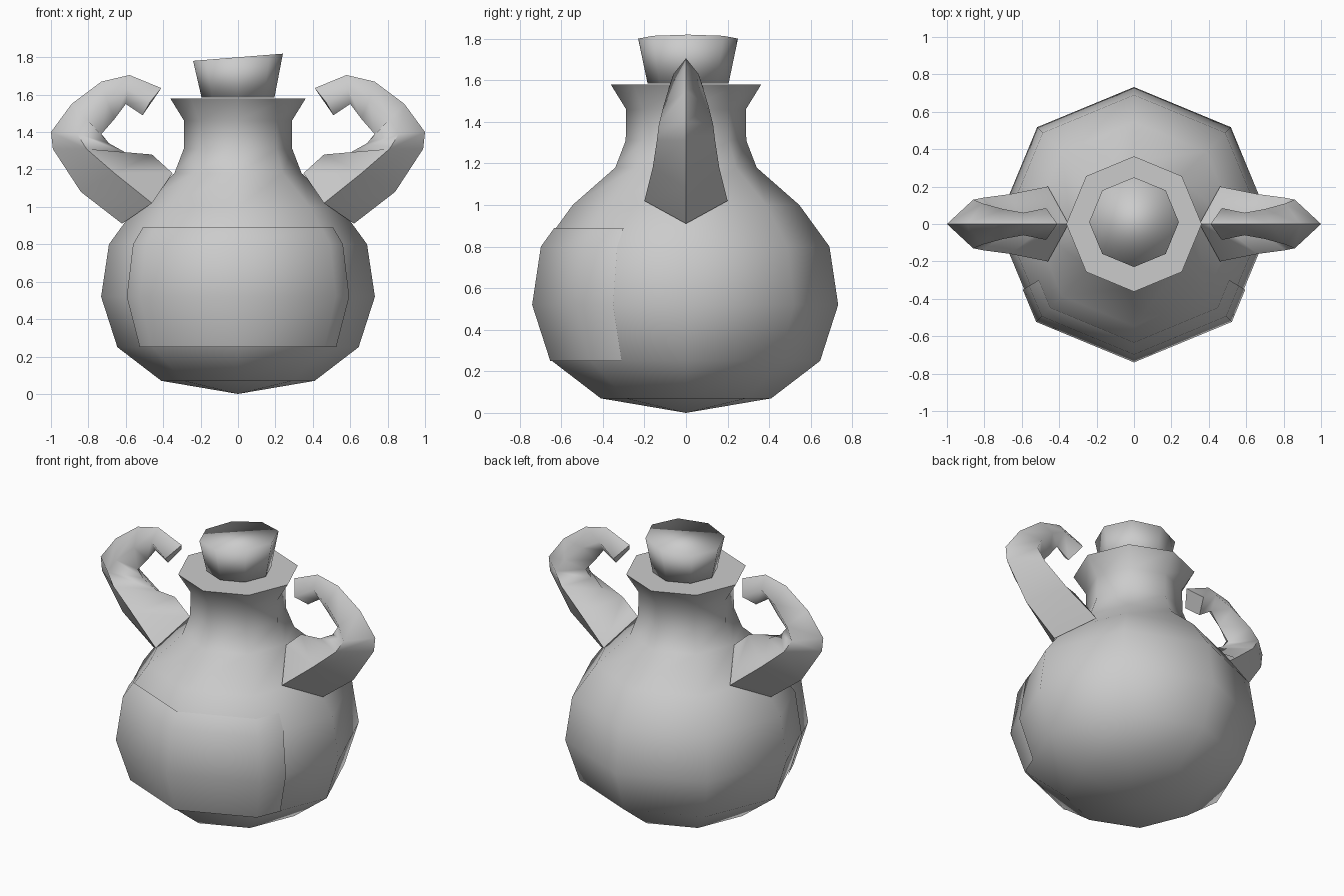
import bpy, bmesh, math
from mathutils import Vector

cube = bpy.data.objects.get("Cube")
if cube:
    bpy.data.objects.remove(cube, do_unlink=True)

SIDES = 8

grey = bpy.data.materials.new("plain grey")
grey.use_nodes = True
grey.diffuse_color = (0.6, 0.6, 0.6, 1)
grey.node_tree.nodes["Principled BSDF"].inputs["Base Color"].default_value = (0.6, 0.6, 0.6, 1)


def corner(r, z, k):
    """Corner k of an octagonal ring."""
    a = math.tau * k / SIDES
    return Vector((r * math.cos(a), r * math.sin(a), z))


def loft(name, rows, closed=True, cap_start=False, cap_end=False, angle=None):
    """Skin a list of point rows into one smooth shaded object."""
    bm = bmesh.new()
    vs = [[bm.verts.new(p) for p in row] for row in rows]
    n = len(rows[0])
    for a, b in zip(vs, vs[1:]):
        for i in range(n if closed else n - 1):
            j = (i + 1) % n
            bm.faces.new((a[i], a[j], b[j], b[i]))
    if cap_start:
        bm.faces.new(vs[0][::-1])
    if cap_end:
        bm.faces.new(vs[-1])
    bmesh.ops.remove_doubles(bm, verts=bm.verts, dist=0.0005)
    if closed:
        bmesh.ops.recalc_face_normals(bm, faces=bm.faces)
    mesh = bpy.data.meshes.new(name)
    bm.to_mesh(mesh)
    bm.free()
    mesh.materials.append(grey)
    ob = bpy.data.objects.new(name, mesh)
    bpy.context.collection.objects.link(ob)
    bpy.ops.object.select_all(action="DESELECT")
    ob.select_set(True)
    bpy.context.view_layer.objects.active = ob
    if angle:
        bpy.ops.object.shade_smooth_by_angle(angle=math.radians(angle))
    else:
        bpy.ops.object.shade_smooth()
    return ob


# Round flask body with a flared neck and a flat rim
profile = [(0, 0), (0.41, 0.07), (0.645, 0.25), (0.732, 0.52), (0.69, 0.80),
           (0.545, 1.0), (0.34, 1.18), (0.29, 1.31), (0.288, 1.46), (0.362, 1.58)]
loft("flask_body", [[corner(r, z, k) for k in range(SIDES)] for r, z in profile],
     cap_end=True, angle=60)

# Label wrapped over the front faces, just proud of the body
label_rows = []
for r, z in [(0.645, 0.25), (0.732, 0.52), (0.69, 0.80), (0.625, 0.89)]:
    c = [corner(r + 0.008, z, k) for k in range(4, 9)]
    label_rows.append([c[1].lerp(c[0], 0.33), c[1], c[2], c[3], c[3].lerp(c[4], 0.33)])
loft("front_label", label_rows, closed=False, angle=60)

# Tapered cork with a slanted top
cork = []
for r, z, slope in [(0.195, 1.585, 0), (0.24, 1.80, 0.08)]:
    ring = [corner(r, z, k) + Vector((0, 0.01, 0)) for k in range(SIDES)]
    for p in ring:
        p.z += slope * p.x
    cork.append(ring)
loft("cork", cork, cap_start=True, cap_end=True)

# Flexed arms: outer x z, inner x z, side x z, half width
sections = [
    (0.62, 0.91, 0.35, 1.18, 0.46, 1.02, 0.20),
    (0.84, 1.08, 0.46, 1.28, 0.66, 1.18, 0.16),
    (0.99, 1.31, 0.60, 1.29, 0.81, 1.31, 0.14),
    (1.00, 1.40, 0.69, 1.34, 0.86, 1.39, 0.13),
    (0.89, 1.55, 0.73, 1.39, 0.81, 1.47, 0.11),
    (0.73, 1.67, 0.66, 1.47, 0.70, 1.57, 0.08),
    (0.58, 1.705, 0.60, 1.55, 0.59, 1.63, 0.06),
    (0.41, 1.635, 0.51, 1.49, 0.47, 1.56, 0.085),
]
for name, s in (("left_arm", 1), ("right_arm", -1)):
    rows = [[(s * ox, 0, oz), (s * sx, w, sz), (s * ix, 0, iz), (s * sx, -w, sz)]
            for ox, oz, ix, iz, sx, sz, w in sections]
    loft(name, rows, cap_start=True, cap_end=True, angle=85)
